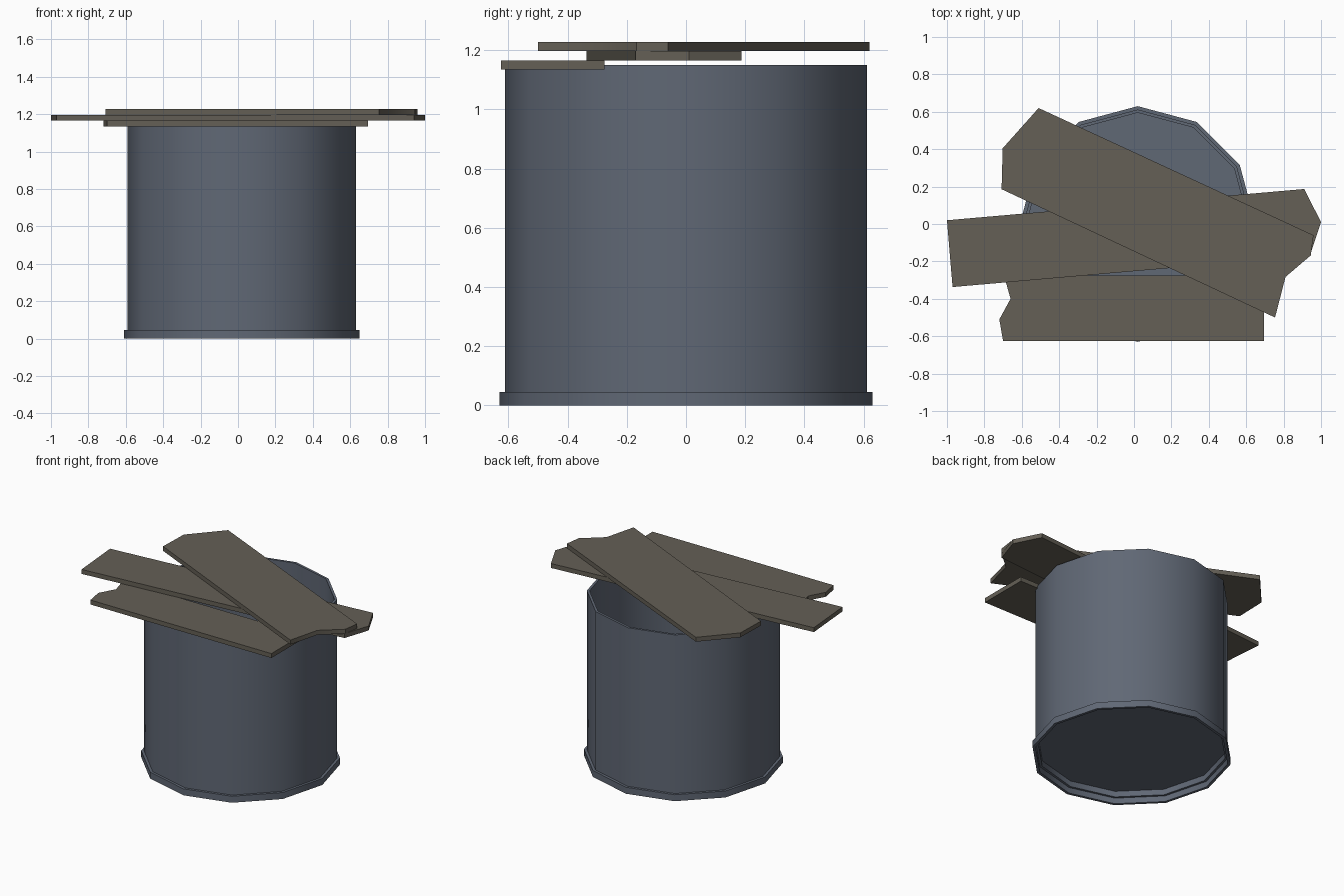
import bpy, bmesh, math

if "Cube" in bpy.data.objects:
    bpy.data.objects.remove(bpy.data.objects["Cube"])

CX, SIDES = 0.02, 12


def material(name, rgb):
    m = bpy.data.materials.new(name)
    m.diffuse_color = (*rgb, 1)
    m.use_nodes = True
    m.node_tree.nodes["Principled BSDF"].inputs["Base Color"].default_value = m.diffuse_color
    return m


metal = material("blue grey metal", (0.117, 0.138, 0.178))
wood = material("weathered wood", (0.128, 0.115, 0.092))


def finish(name, bm, mat):
    bmesh.ops.recalc_face_normals(bm, faces=bm.faces)
    me = bpy.data.meshes.new(name)
    bm.to_mesh(me)
    bm.free()
    me.materials.append(mat)
    ob = bpy.data.objects.new(name, me)
    bpy.context.collection.objects.link(ob)
    bpy.ops.object.select_all(action='DESELECT')
    ob.select_set(True)
    bpy.context.view_layer.objects.active = ob
    bpy.ops.object.shade_smooth_by_angle(angle=math.radians(38))
    return ob


def ring(name, r_out, r_in, z0, z1):
    """Twelve-sided tube with a rectangular wall section."""
    bm = bmesh.new()
    section = [(r_out, z0), (r_out, z1), (r_in, z1), (r_in, z0)]
    loops = []
    for i in range(SIDES):
        a = math.tau * i / SIDES
        loops.append([bm.verts.new((CX + r * math.cos(a), r * math.sin(a), z))
                      for r, z in section])
    for i in range(SIDES):
        p, q = loops[i], loops[(i + 1) % SIDES]
        for k in range(4):
            n = (k + 1) % 4
            bm.faces.new((p[k], q[k], q[n], p[n]))
    return finish(name, bm, metal)


def slab(name, outline, z0, z1, mat):
    """Extrude a flat outline between two heights."""
    bm = bmesh.new()
    base = bm.faces.new([bm.verts.new((x, y, z0)) for x, y in outline])
    top = bmesh.ops.extrude_face_region(bm, geom=[base], use_keep_orig=True)
    verts = [g for g in top["geom"] if isinstance(g, bmesh.types.BMVert)]
    bmesh.ops.translate(bm, verts=verts, vec=(0, 0, z1 - z0))
    return finish(name, bm, mat)


# Barrel: wall, base rim and recessed floor
ring("barrel_wall", 0.612, 0.595, 0.04, 1.15)
ring("base_rim", 0.63, 0.611, 0.0, 0.045)
floor = [(CX + 0.596 * math.cos(math.tau * i / SIDES),
          0.596 * math.sin(math.tau * i / SIDES)) for i in range(SIDES)]
slab("barrel_floor", floor, 0.08, 0.09, metal)

# Three broken planks stacked across the opening
slab("lower_plank", [(-0.70, -0.625), (0.695, -0.625), (0.695, -0.275),
                     (-0.695, -0.275), (-0.66, -0.40), (-0.72, -0.51)],
     1.135, 1.166, wood)
slab("middle_plank", [(-1.0, 0.02), (-0.97, -0.337), (0.94, -0.17),
                      (1.0, 0.01), (0.91, 0.187)],
     1.166, 1.197, wood)
slab("upper_plank", [(-0.51, 0.62), (-0.702, 0.405), (-0.708, 0.186),
                     (0.754, -0.50), (0.81, -0.283), (0.945, -0.168),
                     (0.96, -0.06)],
     1.197, 1.228, wood)
